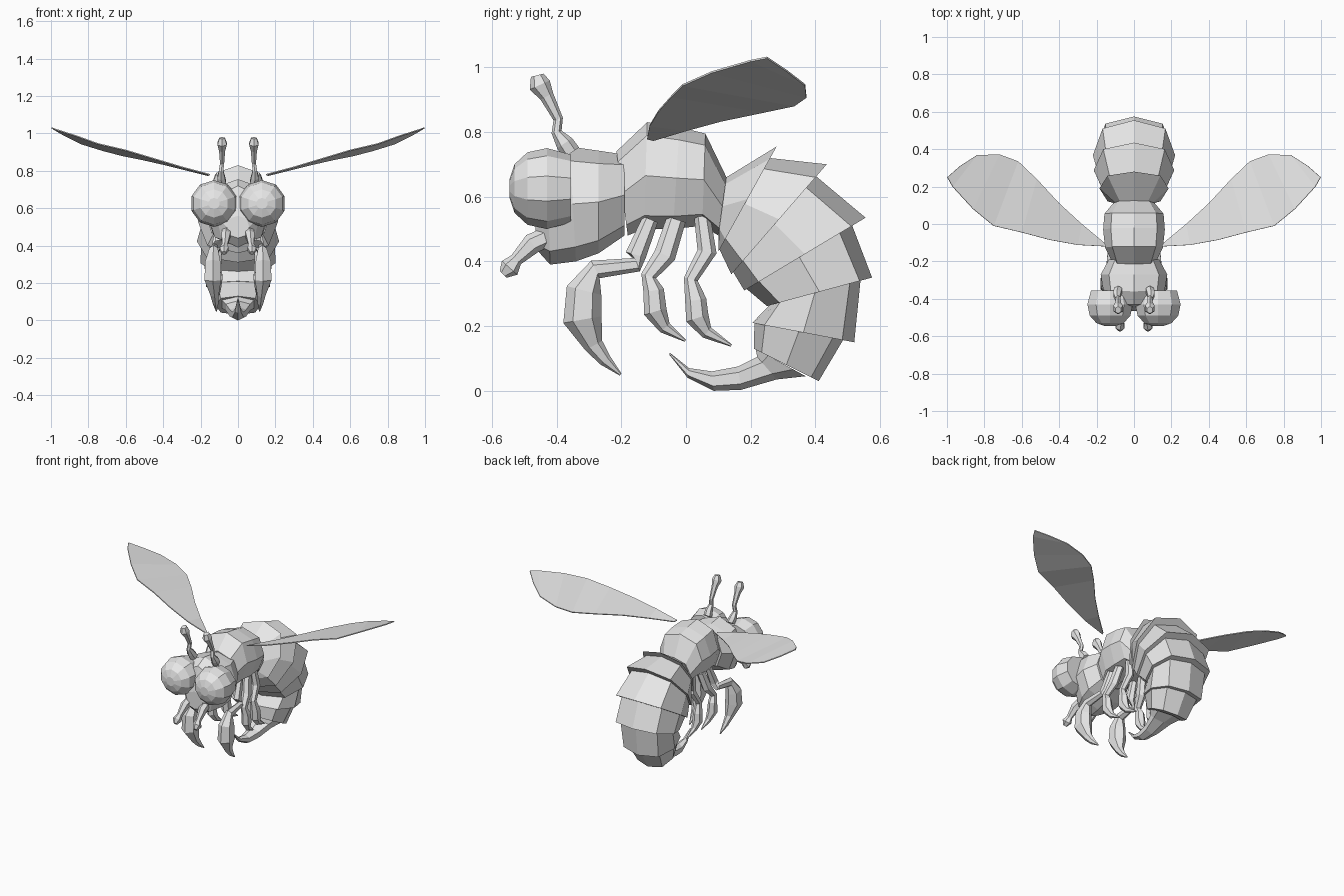
import bpy, bmesh, math
from mathutils import Vector

cube = bpy.data.objects.get("Cube")
if cube:
    bpy.data.objects.remove(cube, do_unlink=True)

grey = bpy.data.materials.new("plain_grey")
grey.use_nodes = True
grey.diffuse_color = (0.8, 0.8, 0.8, 1)
grey.node_tree.nodes["Principled BSDF"].inputs["Base Color"].default_value = (0.8, 0.8, 0.8, 1)


def finish(bm, name, mirror=False):
    """Turn a bmesh into a flat shaded object, mirrored across x if paired."""
    bmesh.ops.recalc_face_normals(bm, faces=bm.faces)
    mesh = bpy.data.meshes.new(name)
    bm.to_mesh(mesh)
    bm.free()
    mesh.materials.append(grey)
    obj = bpy.data.objects.new(name, mesh)
    bpy.context.collection.objects.link(obj)
    if mirror:
        mod = obj.modifiers.new("mirror", 'MIRROR')
        mod.use_mirror_merge = False
    return obj


def loft(name, rings, sides=8, boxy=1.06, mirror=False):
    """Skin rings given as (outer yz, inner yz, half width, centre x)."""
    bm = bmesh.new()
    loops = []
    for outer, inner, width, cx in rings:
        o, i = Vector((cx, *outer)), Vector((cx, *inner))
        mid, half = (o + i) / 2, (o - i) / 2
        loop = []
        for k in range(sides):
            a = math.tau * k / sides
            f = 1 + (boxy - 1) * abs(math.sin(2 * a))
            loop.append(bm.verts.new(mid + half * math.cos(a) * f
                                     + Vector((width * math.sin(a) * f, 0, 0))))
        loops.append(loop)
    for a, b in zip(loops, loops[1:]):
        for k in range(sides):
            n = (k + 1) % sides
            bm.faces.new((a[k], a[n], b[n], b[k]))
    bm.faces.new(loops[0])
    bm.faces.new(loops[-1])
    return finish(bm, name, mirror)


def limb(name, path, sides=6):
    """Paired tapered limb along points (x, y, z, radius)."""
    pts = [Vector(p[1:3]) for p in path]
    rings = []
    for n, (x, y, z, r) in enumerate(path):
        d = (pts[min(n + 1, len(pts) - 1)] - pts[max(n - 1, 0)]).normalized()
        side = Vector((-d.y, d.x)) * r
        rings.append((pts[n] + side, pts[n] - side, r * 0.85, x))
    return loft(name, rings, sides, 1, True)


# Head and eyes
loft("head", [((-.465, .56), (-.465, .44), .06, 0),
              ((-.43, .72), (-.42, .39), .115, 0),
              ((-.36, .755), (-.34, .40), .165, 0),
              ((-.27, .742), (-.27, .425), .178, 0),
              ((-.19, .73), (-.19, .48), .135, 0)])

loft("eye", [((y, .625 + r), (y, .625 - r), r * 1.02, .128)
             for y, r in ((-.355, .105), (-.43, .125), (-.49, .112),
                          (-.53, .075), (-.545, .03))], 10, 1, True)

# Thorax
loft("thorax", [((-.215, .74), (-.18, .48), .12, 0),
                ((-.12, .83), (-.13, .50), .155, 0),
                ((-.02, .815), (-.04, .50), .165, 0),
                ((.06, .795), (.05, .51), .158, 0),
                ((.125, .66), (.10, .48), .11, 0)])

# Abdomen: overlapping flared plates curling under the body
rims = [((.125, .66), (.10, .48), .10),
        ((.28, .755), (.10, .43), .185),
        ((.435, .70), (.14, .36), .215),
        ((.555, .535), (.18, .31), .22),
        ((.575, .35), (.25, .262), .20),
        ((.52, .15), (.205, .21), .17),
        ((.41, .03), (.21, .13), .12)]
plates = []
for n, (outer, inner, width) in enumerate(rims):
    plates.append((outer, inner, width, 0))
    if n:
        o, i = Vector(outer), Vector(inner)
        plates.append((o.lerp(i, .11), i.lerp(o, .02), width * .9, 0))
loft("abdomen", plates, 8, 1.08)

# Stinger
loft("stinger", [((.37, .045), (.215, .13), .10, 0),
                 ((.28, .035), (.22, .105), .075, 0),
                 ((.17, .003), (.16, .075), .05, 0),
                 ((.085, .0), (.08, .06), .035, 0),
                 ((.005, .04), (.01, .07), .018, 0),
                 ((-.052, .112), (-.05, .118), .003, 0)], 6, 1)

# Legs
limb("front_leg", [(.09, -.11, .53, .025), (.10, -.155, .42, .032),
                   (.125, -.15, .39, .022), (.13, -.28, .375, .03),
                   (.135, -.315, .31, .055), (.135, -.32, .22, .06),
                   (.125, -.285, .14, .03), (.12, -.25, .095, .02),
                   (.115, -.202, .05, .004)])
limb("middle_leg", [(.09, -.03, .53, .03), (.11, -.065, .42, .034),
                    (.125, -.115, .355, .024), (.13, -.10, .31, .032),
                    (.13, -.095, .245, .036), (.12, -.065, .195, .02),
                    (.115, -.002, .155, .004)])
limb("hind_leg", [(.08, .05, .54, .025), (.09, .065, .43, .03),
                  (.105, .015, .345, .022), (.11, .03, .28, .033),
                  (.11, .035, .225, .036), (.105, .065, .18, .02),
                  (.10, .14, .14, .004)])

# Antennae and mouth feelers
limb("antenna", [(.085, -.355, .735, .03), (.09, -.375, .765, .028),
                 (.09, -.40, .80, .016), (.085, -.395, .84, .015),
                 (.085, -.43, .91, .022), (.085, -.452, .945, .034),
                 (.085, -.46, .975, .02)])
limb("mouth_feeler", [(.06, -.42, .48, .03), (.065, -.475, .455, .032),
                      (.07, -.525, .405, .02), (.075, -.545, .38, .032),
                      (.075, -.565, .36, .015)])

# Wings: a thin sheet strung between the leading and trailing edges
leading = [(.15, -.12, .78), (.30, -.112, .82), (.45, -.085, .865),
           (.60, -.045, .91), (.75, -.01, .945), (.86, .08, .985),
           (.97, .20, 1.02), (.998, .25, 1.03)]
trailing = [(.16, -.10, .775), (.28, .0, .805), (.40, .11, .835),
            (.52, .24, .862), (.62, .335, .882), (.72, .372, .908),
            (.84, .368, .945), (.93, .31, .99)]
bm = bmesh.new()
rows = [[bm.verts.new(p) for p in edge] for edge in (leading, trailing)]
for k in range(len(leading) - 1):
    bm.faces.new((rows[0][k], rows[0][k + 1], rows[1][k + 1], rows[1][k]))
wing = finish(bm, "wing", True)
sheet = wing.modifiers.new("thickness", 'SOLIDIFY')
sheet.thickness = 0.006
sheet.offset = 0
